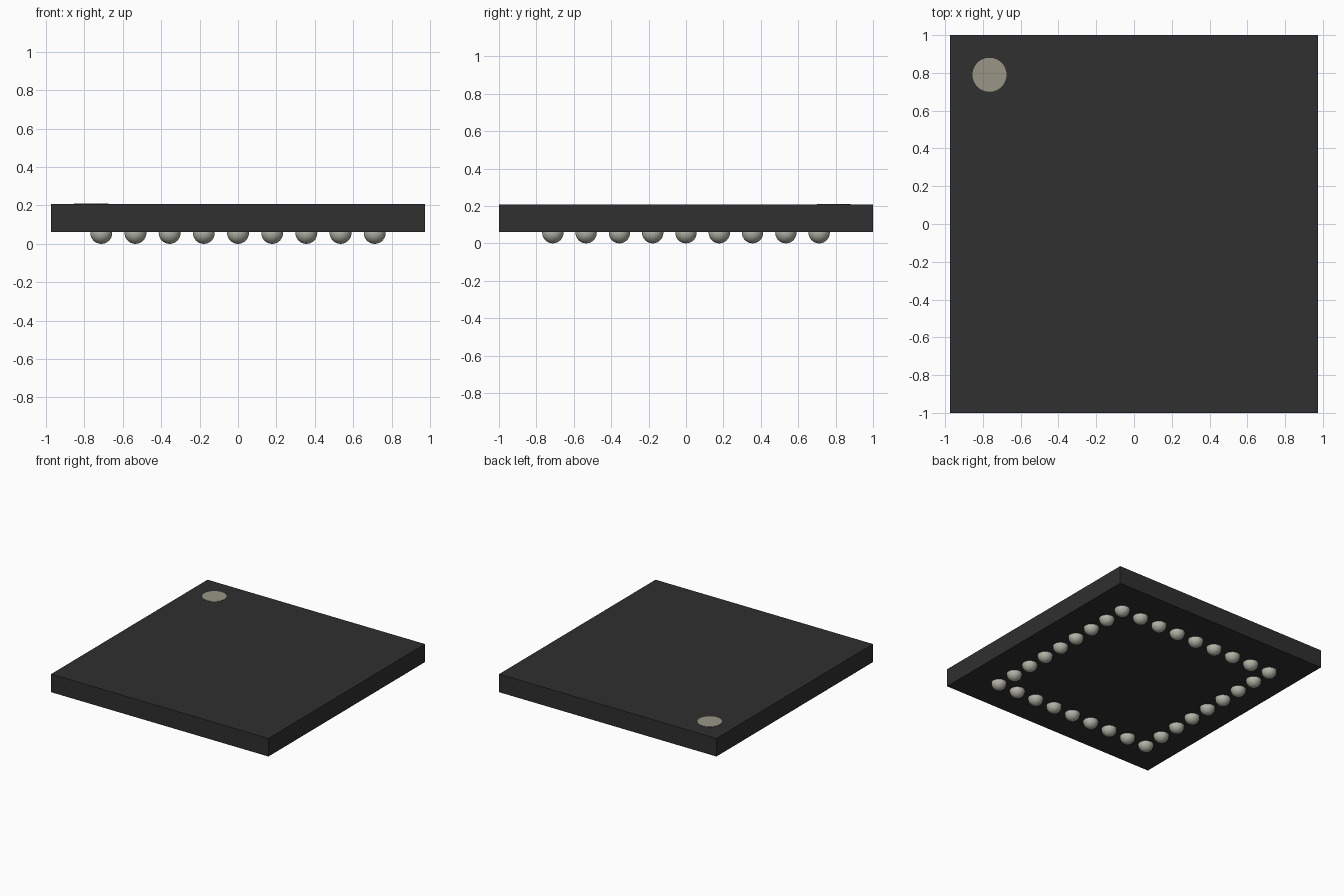
import bpy

cube = bpy.data.objects.get("Cube")
if cube:
    bpy.data.objects.remove(cube, do_unlink=True)


def material(name, colour):
    mat = bpy.data.materials.new(name)
    mat.use_nodes = True
    mat.diffuse_color = (*colour, 1)
    mat.node_tree.nodes["Principled BSDF"].inputs["Base Color"].default_value = (*colour, 1)
    return mat


def finish(name, mat):
    obj = bpy.context.object
    obj.name = name
    obj.data.materials.append(mat)
    return obj


black = material("black plastic", (0.029, 0.029, 0.029))
beige = material("beige paint", (0.32, 0.30, 0.24))
metal = material("solder grey", (0.45, 0.45, 0.39))

BOTTOM, TOP = 0.062, 0.208
RADIUS, PITCH, HALF = 0.057, 0.178, 4

# Flat package body
bpy.ops.mesh.primitive_cube_add(size=1, location=(0, 0, (BOTTOM + TOP) / 2))
body = finish("package_body", black)
body.scale = (1.946, 2, TOP - BOTTOM)
bpy.ops.object.transform_apply(location=False, rotation=False, scale=True)

# Painted corner dot
bpy.ops.mesh.primitive_cylinder_add(vertices=48, radius=0.09, depth=0.004,
                                    location=(-0.765, 0.79, TOP))
finish("corner_marker", beige)

# Solder balls around a square ring, sharing one mesh
bpy.ops.mesh.primitive_uv_sphere_add(segments=32, ring_count=16, radius=RADIUS)
bpy.ops.object.shade_smooth()
first = finish("solder_ball", metal)
spots = [(i, j) for i in range(-HALF, HALF + 1) for j in range(-HALF, HALF + 1)
         if max(abs(i), abs(j)) == HALF]
for n, (i, j) in enumerate(spots):
    ball = first
    if n:
        ball = first.copy()
        bpy.context.collection.objects.link(ball)
    ball.location = (i * PITCH, j * PITCH, RADIUS)
